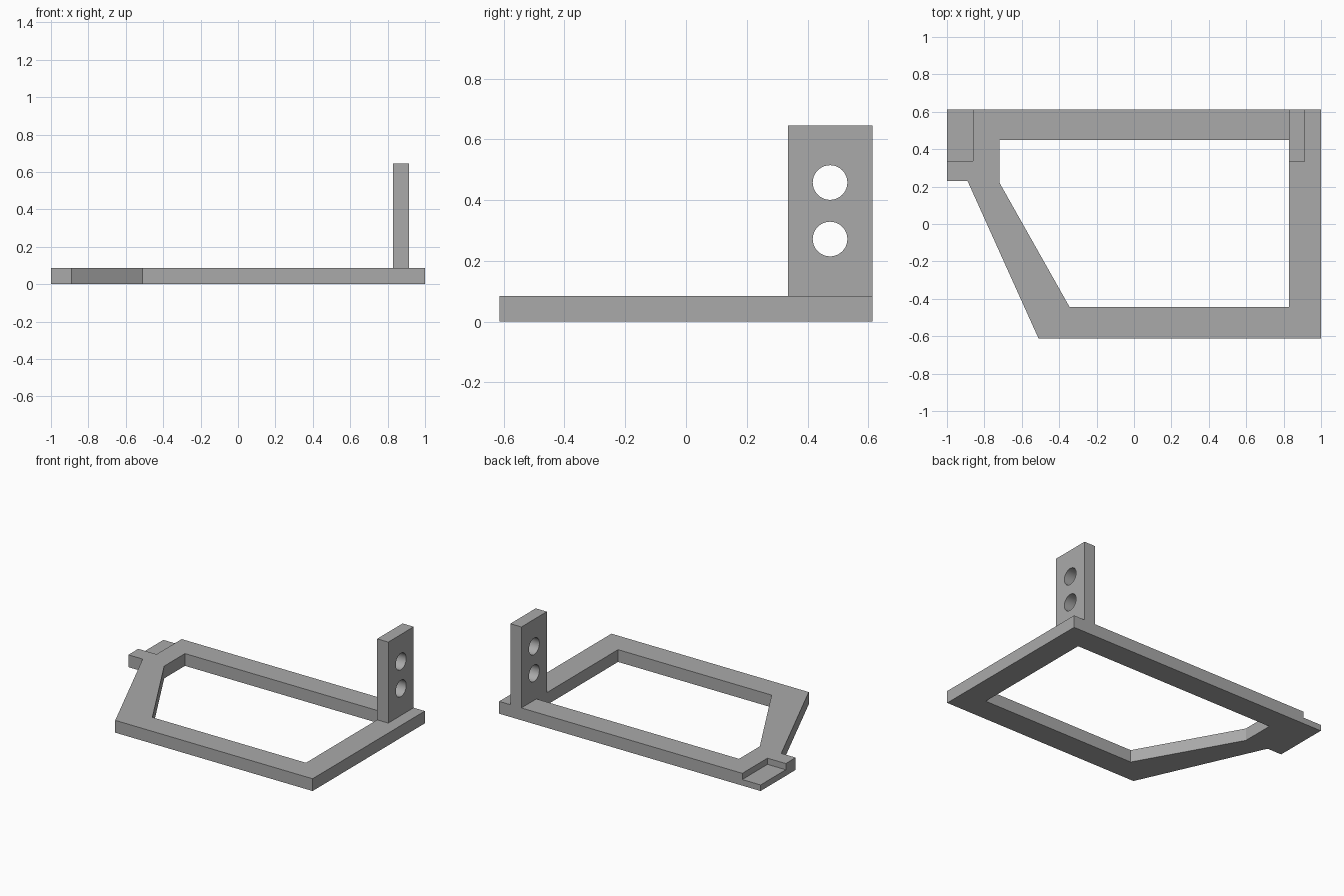
import bpy, bmesh, math
from mathutils import Matrix

if "Cube" in bpy.data.objects:
    bpy.data.objects.remove(bpy.data.objects["Cube"])

grey = bpy.data.materials.new("plain grey")
grey.diffuse_color = (0.4, 0.4, 0.4, 1)
grey.use_nodes = True
grey.node_tree.nodes["Principled BSDF"].inputs["Base Color"].default_value = grey.diffuse_color


def plate(name, loops, thickness, matrix=Matrix()):
    """Extrude an outline with holes (first loop outer, the rest holes) along local z."""
    bm = bmesh.new()
    edges = []
    for loop in loops:
        vs = [bm.verts.new((a, b, 0)) for a, b in loop]
        edges += [bm.edges.new((v, vs[i - 1])) for i, v in enumerate(vs)]
    bmesh.ops.triangle_fill(bm, edges=edges, use_beauty=True)
    ext = bmesh.ops.extrude_face_region(bm, geom=bm.faces[:], use_keep_orig=True)
    top = [g for g in ext["geom"] if isinstance(g, bmesh.types.BMVert)]
    bmesh.ops.translate(bm, verts=top, vec=(0, 0, thickness))
    bmesh.ops.transform(bm, matrix=matrix, verts=bm.verts[:])
    bmesh.ops.recalc_face_normals(bm, faces=bm.faces[:])
    mesh = bpy.data.meshes.new(name)
    bm.to_mesh(mesh)
    bm.free()
    mesh.materials.append(grey)
    obj = bpy.data.objects.new(name, mesh)
    bpy.context.collection.objects.link(obj)
    return obj


def rect(a0, a1, b0, b1):
    return [(a0, b0), (a1, b0), (a1, b1), (a0, b1)]


def circle(a, b, r, n=48):
    return [(a + r * math.cos(i * math.tau / n), b + r * math.sin(i * math.tau / n))
            for i in range(n)]


# Base frame with a slanted left side and a tab at the back left
outer = [(-0.51, -0.613), (1, -0.613), (1, 0.613), (-1, 0.613), (-1, 0.23), (-0.89, 0.23)]
inner = [(-0.345, -0.443), (0.83, -0.443), (0.83, 0.449), (-0.72, 0.449), (-0.72, 0.222)]
frame = plate("base_frame", [outer, inner], 0.085)

# Recess cut into the back left corner
cutter = plate("recess_cutter", [rect(-1.1, -0.86, 0.338, 0.7)], 0.2,
               Matrix.Translation((0, 0, 0.042)))
cutter.hide_render = True
cutter.hide_viewport = True
cut = frame.modifiers.new("corner_recess", "BOOLEAN")
cut.operation = "DIFFERENCE"
cut.solver = "EXACT"
cut.object = cutter

# Upright plate with two round holes; local (a, b, depth) becomes (y, z, x)
to_side = Matrix(((0, 0, 1, 0.83), (1, 0, 0, 0), (0, 1, 0, 0), (0, 0, 0, 1)))
upright = plate("upright_plate",
                [rect(0.335, 0.613, 0.085, 0.645),
                 circle(0.474, 0.458, 0.057), circle(0.474, 0.272, 0.057)],
                0.085, to_side)
bpy.context.view_layer.objects.active = upright
upright.select_set(True)
bpy.ops.object.shade_smooth_by_angle(angle=math.radians(30))
